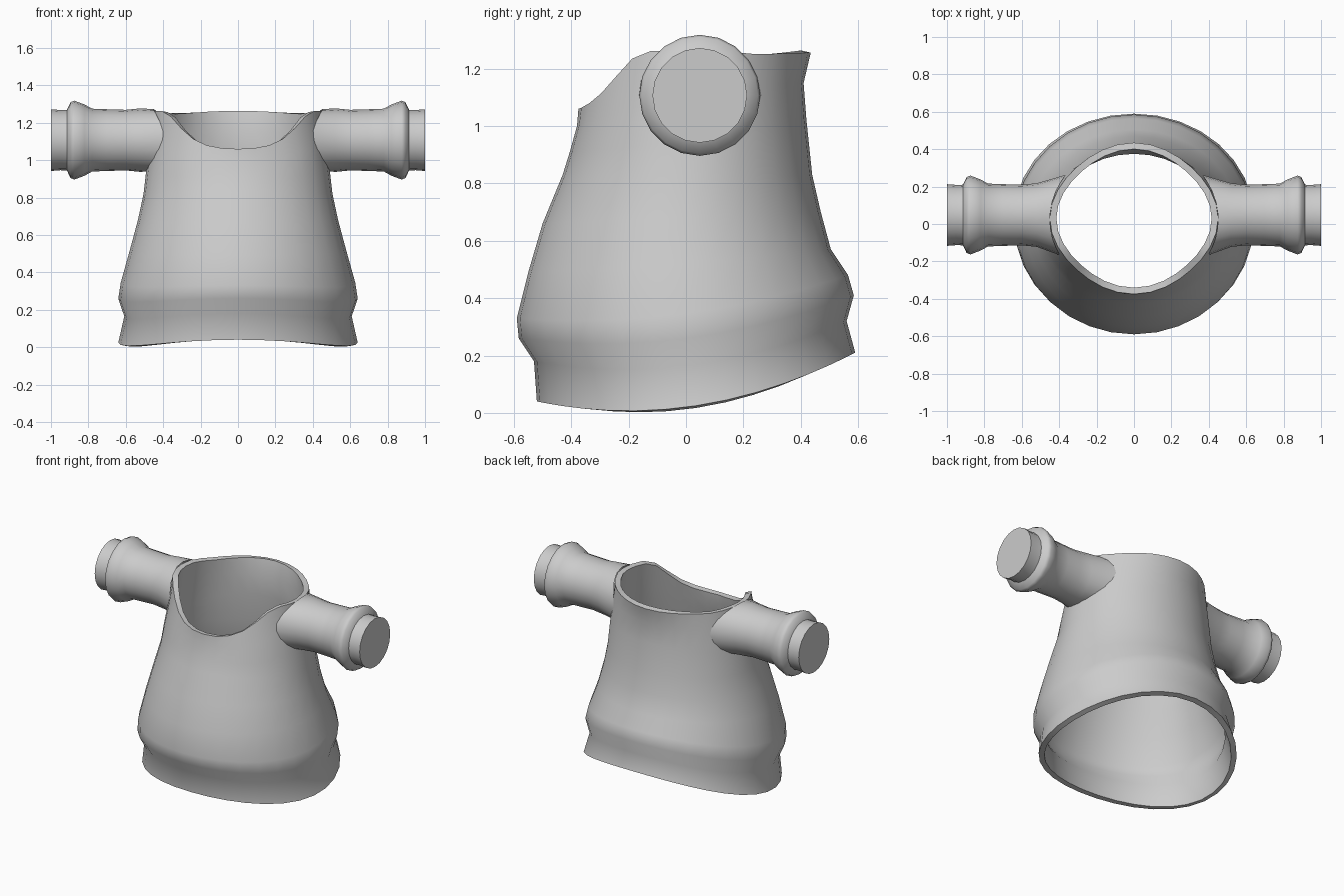
import bpy, bmesh, math

if "Cube" in bpy.data.objects:
    bpy.data.objects.remove(bpy.data.objects["Cube"])

grey = bpy.data.materials.new("plain_grey")
grey.diffuse_color = (0.6, 0.6, 0.6, 1)
grey.use_nodes = True
grey.node_tree.nodes["Principled BSDF"].inputs["Base Color"].default_value = grey.diffuse_color


def finish(name, bm):
    """Turn a bmesh into a smooth shaded grey object."""
    bmesh.ops.recalc_face_normals(bm, faces=bm.faces)
    mesh = bpy.data.meshes.new(name)
    bm.to_mesh(mesh)
    bm.free()
    mesh.materials.append(grey)
    ob = bpy.data.objects.new(name, mesh)
    bpy.context.collection.objects.link(ob)
    bpy.ops.object.select_all(action='DESELECT')
    ob.select_set(True)
    bpy.context.view_layer.objects.active = ob
    bpy.ops.object.shade_smooth_by_angle(angle=math.radians(55))
    return ob


def bridge(bm, rings):
    """Skin consecutive closed rings of vertices with quads."""
    for a, b in zip(rings, rings[1:]):
        n = len(a)
        for i in range(n):
            j = (i + 1) % n
            bm.faces.new((a[i], a[j], b[j], b[i]))


def lerp_table(table, t):
    for (t0, v0), (t1, v1) in zip(table, table[1:]):
        if t <= t1:
            return v0 + (v1 - v0) * (t - t0) / (t1 - t0)
    return table[-1][1]


# Torso rings: half width, front y, back y, then z at front, side and back
TORSO = [
    (0.640, -0.520, 0.590, 0.040, 0.025, 0.210),
    (0.608, -0.530, 0.560, 0.180, 0.165, 0.320),
    (0.640, -0.583, 0.585, 0.260, 0.260, 0.410),
    (0.627, -0.590, 0.565, 0.330, 0.345, 0.480),
    (0.578, -0.550, 0.505, 0.490, 0.520, 0.570),
    (0.535, -0.500, 0.470, 0.660, 0.680, 0.700),
    (0.505, -0.430, 0.440, 0.830, 0.820, 0.830),
    (0.490, -0.405, 0.420, 0.910, 0.950, 1.020),
    (0.465, -0.380, 0.410, 1.000, 1.110, 1.150),
]
# Neckline height from front (-1) to back (1)
NECK = [(-1.0, 1.06), (-0.95, 1.07), (-0.83, 1.115), (-0.7, 1.175),
        (-0.58, 1.23), (-0.43, 1.262), (0.2, 1.262), (0.57, 1.25), (1.0, 1.256)]
SIDES = 32

bm = bmesh.new()
rings = []
for half, yf, yb, zf, zs, zb in TORSO:
    ring = []
    for i in range(SIDES):
        a = 2 * math.pi * i / SIDES
        t = -math.cos(a)
        z = zs + (zb - zf) / 2 * t + ((zb + zf) / 2 - zs) * t * t
        ring.append(bm.verts.new((half * math.sin(a), (yf + yb) / 2 + (yb - yf) / 2 * t, z)))
    rings.append(ring)
neck = []
for i in range(SIDES):
    a = 2 * math.pi * i / SIDES
    t = -math.cos(a)
    pinch = 1 - 0.04 * math.sin(2 * a) ** 2  # slightly pointed oval
    neck.append(bm.verts.new((0.45 * math.sin(a) * pinch, 0.03 + 0.405 * t * pinch,
                              lerp_table(NECK, t))))
rings.append(neck)
bridge(bm, rings)
torso = finish("torso_shell", bm)
wall = torso.modifiers.new("wall", 'SOLIDIFY')
wall.thickness = 0.035
wall.offset = -1
bpy.ops.object.modifier_apply(modifier="wall")
bpy.ops.object.shade_smooth_by_angle(angle=math.radians(55))

# Sleeve profile: x, radius
SLEEVE = [(0.52, 0.170), (0.60, 0.162), (0.70, 0.165), (0.78, 0.168), (0.82, 0.190),
          (0.875, 0.211), (0.895, 0.203), (0.915, 0.162), (0.95, 0.161), (1.0, 0.165)]
CY, CZ, N = 0.048, 1.107, 20


def sleeve(name, side):
    bm = bmesh.new()
    rings = []
    # Root ring flares and follows the curve of the torso wall
    root = []
    for i in range(N):
        a = 2 * math.pi * i / N
        y = CY + 0.215 * math.cos(a)
        z = CZ + 0.165 * math.sin(a)
        x = (0.465 + 0.12 * max(0, 1.08 - z)) * math.sqrt(1 - ((y - 0.025) / 0.41) ** 2) - 0.015
        root.append(bm.verts.new((side * x, y, z)))
    rings.append(root)
    for x, r in SLEEVE:
        rings.append([bm.verts.new((side * x, CY + r * math.cos(2 * math.pi * i / N),
                                    CZ + r * math.sin(2 * math.pi * i / N))) for i in range(N)])
    bridge(bm, rings)
    bm.faces.new(rings[-1])  # closed cuff end
    # An open root: orient outward relative to the sleeve axis
    ob = finish(name, bm)
    face = ob.data.polygons[N * 2]
    if (face.center.y - CY) * face.normal.y + (face.center.z - CZ) * face.normal.z < 0:
        ob.data.flip_normals()


sleeve("right_sleeve", 1)
sleeve("left_sleeve", -1)
